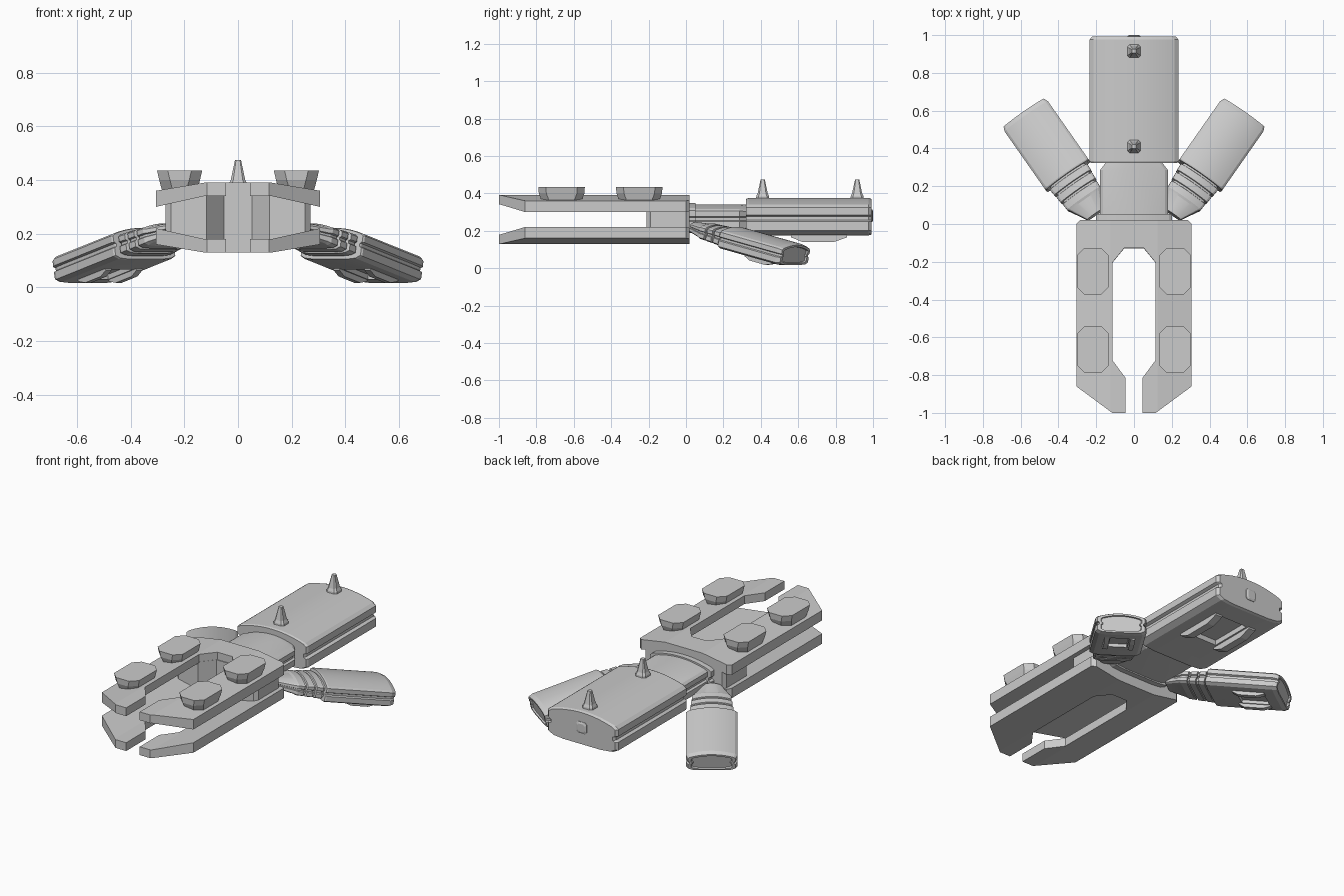
import bpy, bmesh
from math import radians
from mathutils import Matrix, Vector

if "Cube" in bpy.data.objects:
    bpy.data.objects.remove(bpy.data.objects["Cube"])

I = Matrix.Identity(4)
FLIP = Matrix.Scale(-1, 4, (1, 0, 0))


def finish(name, bm, mat=I, smooth=False):
    bmesh.ops.transform(bm, matrix=mat, verts=bm.verts)
    bmesh.ops.recalc_face_normals(bm, faces=bm.faces)
    me = bpy.data.meshes.new(name)
    bm.to_mesh(me)
    bm.free()
    ob = bpy.data.objects.new(name, me)
    bpy.context.collection.objects.link(ob)
    if smooth:
        bpy.ops.object.select_all(action='DESELECT')
        ob.select_set(True)
        bpy.context.view_layer.objects.active = ob
        bpy.ops.object.shade_smooth_by_angle(angle=radians(15))
    return ob


def skin(rings):
    """Closed skin through matching rings of points."""
    bm = bmesh.new()
    vs = [[bm.verts.new(p) for p in r] for r in rings]
    n = len(vs[0])
    for a, b in zip(vs, vs[1:]):
        for i in range(n):
            bm.faces.new((a[i], a[(i + 1) % n], b[(i + 1) % n], b[i]))
    bm.faces.new(vs[0])
    bm.faces.new(vs[-1])
    return bm


def chamfer_rect(hx, hy, c):
    return [(hx, -hy + c), (hx, hy - c), (hx - c, hy), (-hx + c, hy),
            (-hx, hy - c), (-hx, -hy + c), (-hx + c, -hy), (hx - c, -hy)]


def block(name, lo, hi, mat=I):
    rings = [[(lo[0], lo[1], z), (hi[0], lo[1], z), (hi[0], hi[1], z), (lo[0], hi[1], z)]
             for z in (lo[2], hi[2])]
    return finish(name, skin(rings), mat)


# Hull section: arched top, grooved sides, shallow bottom
half = [(.215 * i / 8, .105 - .035 * (i / 8) ** 2) for i in range(9)]
half += [(.235, .055), (.235, .015), (.218, .007), (.218, -.013), (.235, -.021),
         (.235, -.07), (.20, -.088), (.13, -.095)]
section = half + [(-x, z) for x, z in reversed(half) if x > 0]


def loft(name, stations, mat):
    return finish(name, skin([[(x * sx, y, z * sz) for x, z in section]
                              for y, sx, sz in stations]), mat, True)


def pod(name, mat, end):
    """Grooved hull body with an underside bay and two skids."""
    body = loft(name + "_body", [(0, .97, .96), (.012, 1, 1)] + end, mat)
    cut = block(name + "_bay_cutter", (-.085, .27, -.2), (.085, .53, -.065), mat)
    cut.hide_render = True
    cut.hide_set(True)
    m = body.modifiers.new("bay", 'BOOLEAN')
    m.operation, m.object, m.solver = 'DIFFERENCE', cut, 'EXACT'
    for s in (-1, 1):
        outer = [(.24, -.085), (.54, -.085), (.54, -.105), (.47, -.13), (.30, -.13), (.24, -.105)]
        finish(name + "_skid", skin([[(s * x, y, z) for y, z in outer] for x in (.095, .14)]), mat)


# Front claw plates, folded down toward the outside
plan = [(.285, .02), (.305, 0), (.305, -.86), (.115, -1), (.045, -1), (.045, -.815),
        (.115, -.72), (.115, -.205), (.05, -.125)]
core_plan = [(.255, .02), (.27, 0), (.27, -.19), (.25, -.21), (.118, -.21), (.052, -.13)]


def folded(name, pts, ztop, zbot, fold):
    full = pts + [(-x, y) for x, y in reversed(pts)]
    bm = skin([[(x, y, z) for x, y in full] for z in (0, 1)])
    for s in (-1, 1):
        bmesh.ops.bisect_plane(bm, geom=bm.verts[:] + bm.edges[:] + bm.faces[:],
                               plane_co=(s * .125, 0, 0), plane_no=(1, 0, 0))
    for v in bm.verts:
        k = max(0, abs(v.co.x) - .125) / .18
        v.co.z = ztop - fold[0] * k if v.co.z > .5 else zbot - fold[1] * k
    return finish(name, bm)


folded("upper_claw", plan, .39, .34, (.03, .04))
folded("lower_claw", plan, .18, .13, (-.04, -.03))
folded("claw_core", core_plan, .345, .175, (.04, -.04))

# Raised pads on the upper claw, flaring upward
for s in (-1, 1):
    for y in (-.25, -.665):
        finish("claw_pad", skin([[(s * .2175 + x, y + v, z) for x, v in chamfer_rect(hx, hy, .04)]
                                 for z, hx, hy in ((.355, .064, .105), (.40, .076, .122), (.435, .084, .124))]))

# Central neck and flange
C = Matrix.Translation((0, 0, .265))
loft("neck", [(-.02, .766, .72), (.285, .766, .72), (.335, .6, .70)], C)
loft("neck_flange", [(.01, .86, .8), (.052, .86, .8)], C)

# Rear hull with spikes and a small rear hatch
R = Matrix.Translation((0, .322, .27))
pod("rear_hull", R, [(.655, 1, 1), (.67, .94, .95)])
for y in (.41, .915):
    finish("spike", skin([[(x, y + v, z) for x, v in chamfer_rect(h, h, h * .35)]
                          for z, h in ((.36, .036), (.385, .034), (.40, .027), (.475, .011))]))
finish("rear_hatch", skin([[(x, y, .28 + v) for x, v in chamfer_rect(h, h, .01)]
                           for y, h in ((.98, .034), (.995, .034), (1.0, .024))]))

# Swept, drooping side pods with ribbed necks
W = (Matrix.Translation((.35, .255, .16)) @ Matrix.Rotation(radians(-35), 4, 'Z')
     @ Matrix.Rotation(radians(-13), 4, 'X') @ Matrix.Diagonal((.595, .615, .615, 1)))
ribs = [(-.42, .35, .45), (-.27, .70, .62)]
for i in range(3):
    y = -.25 + i * .085
    w = .70 + i * .04
    ribs += [(y, w + .06, .70 + i * .04), (y + .06, w + .08, .72 + i * .04),
             (y + .064, w, .64 + i * .04), (y + .08, w, .64 + i * .04)]
ribs.append((.03, .78, .74))
for side, M in (("right", W), ("left", FLIP @ W)):
    pod(side + "_pod", M, [(.63, 1, 1), (.67, .93, .88), (.67, .80, .72), (.655, .77, .68)])
    loft(side + "_pod_neck", ribs, M)
